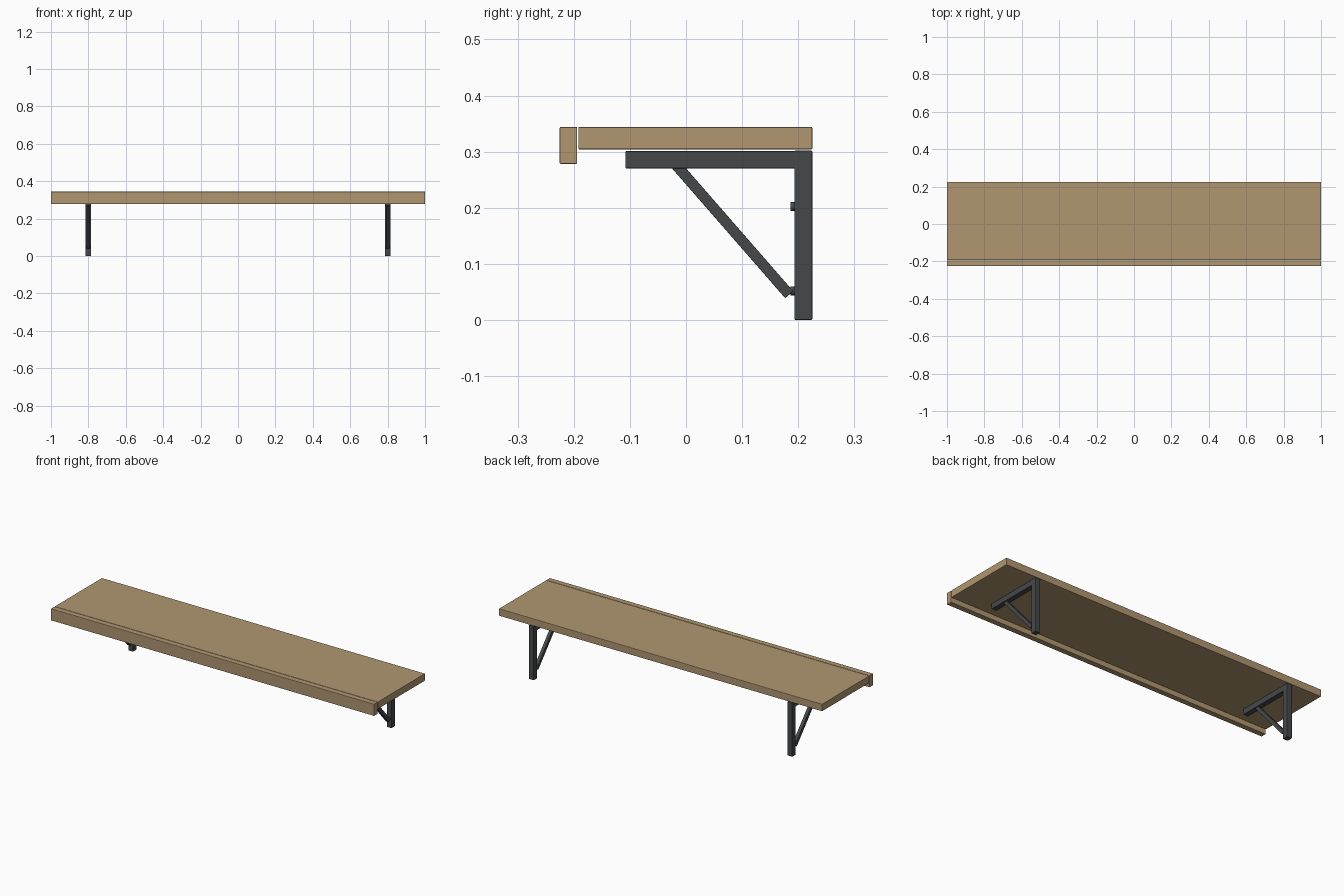
import bpy
import math
from mathutils import Vector

cube = bpy.data.objects.get("Cube")
if cube:
    bpy.data.objects.remove(cube, do_unlink=True)


def make_material(name, colour):
    mat = bpy.data.materials.new(name)
    mat.use_nodes = True
    mat.diffuse_color = colour
    mat.node_tree.nodes["Principled BSDF"].inputs["Base Color"].default_value = colour
    return mat


wood = make_material("oak wood", (0.434, 0.305, 0.165, 1))
metal = make_material("dark grey metal", (0.06, 0.064, 0.067, 1))


def finish(obj, name, mat, bevel):
    obj.name = name
    obj.data.materials.append(mat)
    if bevel:
        mod = obj.modifiers.new("soft edges", "BEVEL")
        mod.width = bevel
        mod.segments = 2
    return obj


def box(name, low, high, mat, bevel=0.002):
    low, high = Vector(low), Vector(high)
    bpy.ops.mesh.primitive_cube_add(size=1, location=(low + high) / 2)
    obj = bpy.context.object
    obj.scale = high - low
    bpy.ops.object.transform_apply(location=False, rotation=False, scale=True)
    return finish(obj, name, mat, bevel)


def brace(name, x, start, end, size):
    # Square bar between two (y, z) points
    a, b = Vector((x, *start)), Vector((x, *end))
    bpy.ops.mesh.primitive_cube_add(size=1, location=(a + b) / 2)
    obj = bpy.context.object
    obj.scale = (size, size, (b - a).length)
    bpy.ops.object.transform_apply(location=False, rotation=False, scale=True)
    obj.rotation_euler.x = math.atan2(a.y - b.y, b.z - a.z)
    return finish(obj, name, metal, 0.001)


def screw(name, x, z):
    # Screw head on the front of the upright
    bpy.ops.mesh.primitive_cylinder_add(vertices=16, radius=0.008, depth=0.012,
                                        location=(x, 0.192, z),
                                        rotation=(math.pi / 2, 0, 0))
    bpy.ops.object.shade_smooth_by_angle()
    return finish(bpy.context.object, name, metal, 0)


# Shelf board and front lip
box("shelf_board", (-1, -0.192, 0.304), (1, 0.225, 0.344), wood)
box("front_lip", (-1, -0.225, 0.278), (1, -0.194, 0.344), wood)

# Brackets
for side, x in (("right", -0.8), ("left", 0.8)):
    box(side + "_upright", (x - 0.015, 0.193, 0), (x + 0.015, 0.225, 0.302), metal)
    box(side + "_arm", (x - 0.015, -0.108, 0.27), (x + 0.015, 0.224, 0.301), metal)
    brace(side + "_brace", x, (-0.021, 0.28), (0.184, 0.045), 0.019)
    screw(side + "_upper_screw", x, 0.202)
    screw(side + "_lower_screw", x, 0.052)
